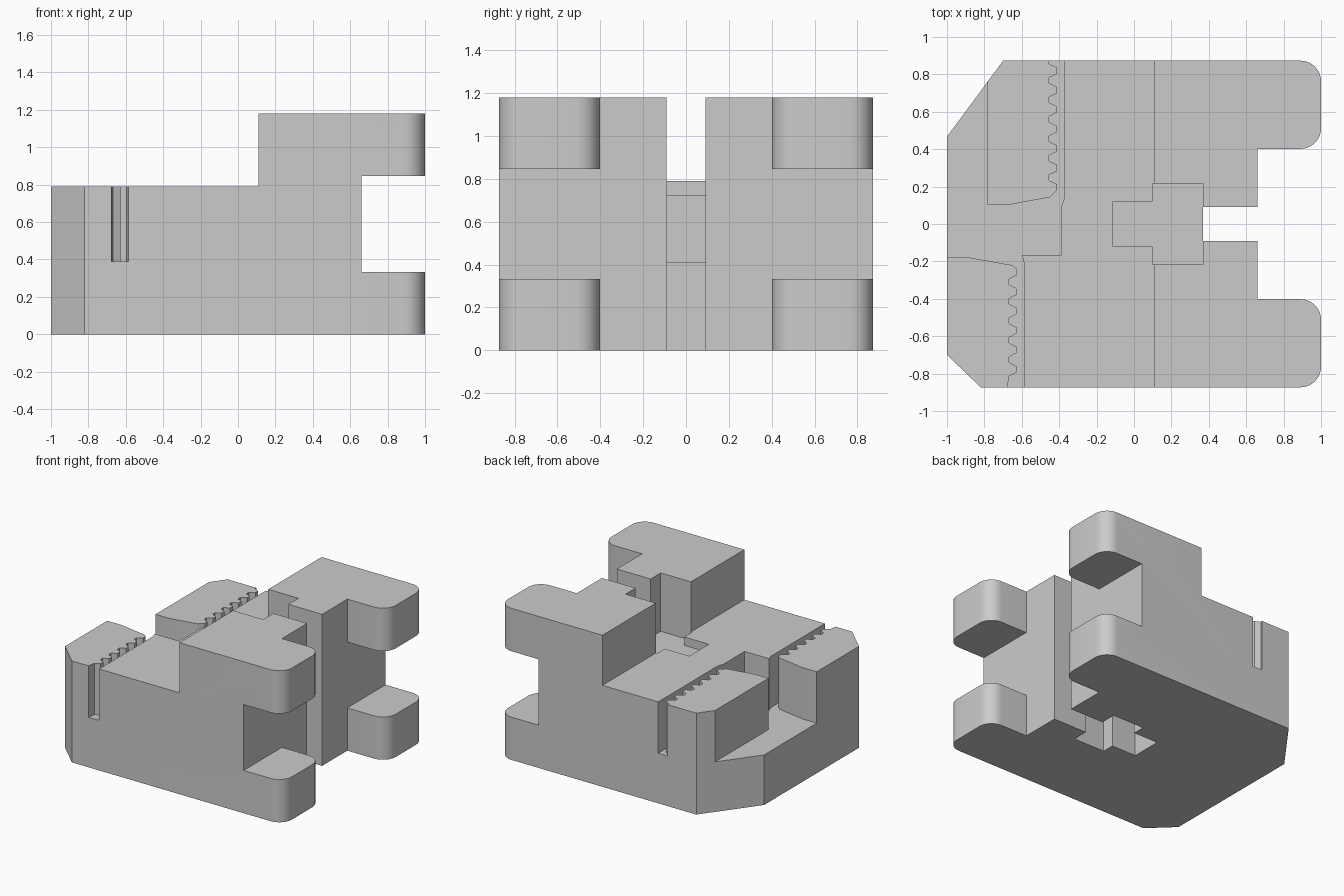
import bpy, bmesh, math

cube = bpy.data.objects.get("Cube")
if cube:
    bpy.data.objects.remove(cube, do_unlink=True)

HALF_Y = 0.873
TOP, DECK, LEDGE = 1.18, 0.79, 0.39

grey = bpy.data.materials.new("light_grey")
grey.use_nodes = True
colour = (0.6, 0.6, 0.6, 1)
grey.diffuse_color = colour
grey.node_tree.nodes["Principled BSDF"].inputs["Base Color"].default_value = colour


def prism(name, outline, z0, z1):
    """Extrude a plan outline between two heights."""
    bm = bmesh.new()
    base = bm.faces.new([bm.verts.new((x, y, z0)) for x, y in outline])
    top = bmesh.ops.extrude_face_region(bm, geom=[base])["geom"]
    verts = [g for g in top if isinstance(g, bmesh.types.BMVert)]
    bmesh.ops.translate(bm, verts=verts, vec=(0, 0, z1 - z0))
    bmesh.ops.recalc_face_normals(bm, faces=bm.faces)
    mesh = bpy.data.meshes.new(name)
    bm.to_mesh(mesh)
    bm.free()
    mesh.materials.append(grey)
    obj = bpy.data.objects.new(name, mesh)
    bpy.context.collection.objects.link(obj)
    return obj


def rect(x0, x1, y0, y1):
    return [(x0, y0), (x1, y0), (x1, y1), (x0, y1)]


def arc(cx, cy, r, start, steps=10):
    """Quarter-circle corner, counter-clockwise from a start angle."""
    angles = [math.radians(start + 90 * i / steps) for i in range(steps + 1)]
    return [(cx + r * math.cos(a), cy + r * math.sin(a)) for a in angles]


def teeth(valley, peak, first, pitch, count):
    """Row of flat-topped teeth along y."""
    row = []
    for i in range(count):
        y = first + pitch * i
        row += [(valley, y - 0.36 * pitch), (peak, y - 0.16 * pitch),
                (peak, y + 0.16 * pitch), (valley, y + 0.36 * pitch)]
    return row


def cut(body, cutter):
    cutter.hide_render = True
    mod = body.modifiers.new("cut", "BOOLEAN")
    mod.operation = "DIFFERENCE"
    mod.solver = "EXACT"
    mod.object = cutter
    bpy.context.view_layer.objects.active = body
    bpy.ops.object.modifier_apply(modifier=mod.name)
    bpy.data.objects.remove(cutter, do_unlink=True)


# Main block with four rounded prongs and two chamfered corners
R, PRONG_X, PRONG_Y = 0.11, 0.66, 0.402
lower_prong = arc(1 - R, -HALF_Y + R, R, -90) + arc(1 - R, -PRONG_Y - R, R, 0)
upper_prong = [(x, -y) for x, y in reversed(lower_prong)]
outline = ([(-1, -0.70), (-0.82, -HALF_Y)] + lower_prong
           + [(PRONG_X, -PRONG_Y), (PRONG_X, PRONG_Y)] + upper_prong
           + [(-0.70, HALF_Y), (-1, 0.467)])
body = prism("clamp_body", outline, 0, TOP)

# Lower deck, and the gap between upper and lower prongs
cut(body, prism("deck_cutter", rect(-1.2, 0.109, -1, 1), DECK, 1.4))
cut(body, prism("prong_gap_cutter", rect(PRONG_X, 1.2, -1, 1), 0.333, 0.846))

# Through slot, with a stepped pocket above and below a web
cut(body, prism("slot_cutter", rect(0.369, 0.8, -0.092, 0.092), -0.1, 1.4))
half = [(-0.112, 0.12), (0.099, 0.12), (0.099, 0.216),
        (0.369, 0.216), (0.369, 0.085), (0.5, 0.085)]
pocket = half + [(x, -y) for x, y in reversed(half)]
cut(body, prism("upper_pocket_cutter", pocket, 0.725, 1.4))
cut(body, prism("lower_pocket_cutter", pocket, -0.1, 0.407))

# Toothed channel and ledge that leave two serrated jaws
front_teeth = teeth(-0.668, -0.628, -0.257, -0.104, 6)
back_teeth = teeth(-0.455, -0.412, 0.82, -0.104, 7)
channel = ([(-1.2, -0.18), (-0.877, -0.18), (-0.652, -0.22)] + front_teeth[1:]
           + [(-0.682, -0.9), (-0.586, -0.9), (-0.586, -0.215),
              (-0.599, -0.167), (-0.388, -0.167), (-0.388, 0.095),
              (-0.372, 0.143), (-0.372, 0.95), (-0.44, 0.95)]
           + back_teeth[:-1]
           + [(-0.449, 0.143), (-0.668, 0.103), (-0.783, 0.103),
              (-0.783, 0.95), (-1.2, 0.95)])
cut(body, prism("channel_cutter", channel, LEDGE, 1.4))

# Smooth only the rounded prong corners
bpy.ops.object.select_all(action="DESELECT")
body.select_set(True)
bpy.context.view_layer.objects.active = body
bpy.ops.object.shade_smooth_by_angle(angle=math.radians(20))
